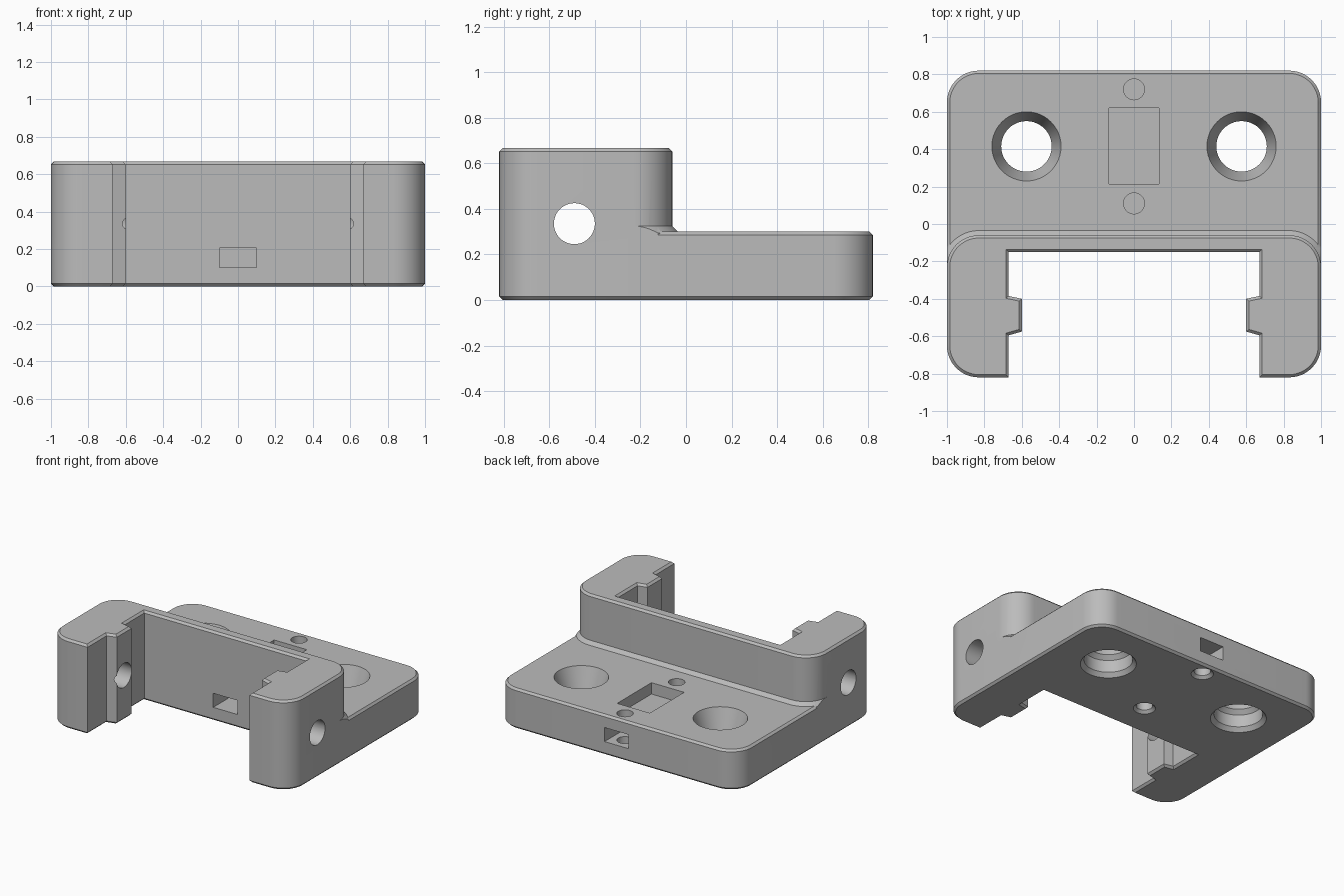
import bpy, bmesh, math
from mathutils import Vector

cube = bpy.data.objects.get("Cube")
if cube:
    bpy.data.objects.remove(cube, do_unlink=True)

grey = bpy.data.materials.new("plain grey")
grey.use_nodes = True
COLOUR = (0.5, 0.5, 0.5, 1)
grey.diffuse_color = COLOUR
grey.node_tree.nodes["Principled BSDF"].inputs["Base Color"].default_value = COLOUR

WIDTH, DEPTH, HEIGHT = 1.0, 0.82, 0.667
PLATE_TOP, CORNER, CHAMFER = 0.30, 0.17, 0.015


def circle(x, y, r, n=48):
    return [Vector((x + r * math.cos(math.tau * i / n), y + r * math.sin(math.tau * i / n)))
            for i in range(n)]


def rectangle(x0, x1, y0, y1):
    return [Vector(p) for p in ((x0, y0), (x1, y0), (x1, y1), (x0, y1))]


def rounded(x0, x1, y0, y1, r, steps=12):
    centres = [(x1 - r, y1 - r), (x0 + r, y1 - r), (x0 + r, y0 + r), (x1 - r, y0 + r)]
    pts = []
    for q, (cx, cy) in enumerate(centres):
        for i in range(steps + 1):
            a = math.pi / 2 * (q + i / steps)
            pts.append(Vector((cx + r * math.cos(a), cy + r * math.sin(a))))
    return pts


def grow(outline, d):
    """Mitred outward offset of a counter-clockwise outline."""
    out = []
    for i, p in enumerate(outline):
        e1 = (p - outline[i - 1]).normalized()
        e2 = (outline[(i + 1) % len(outline)] - p).normalized()
        n1, n2 = Vector((e1.y, -e1.x)), Vector((e2.y, -e2.x))
        out.append(p + (n1 + n2) * d / (1 + n1.dot(n2)))
    return out


def loft(name, outline, levels):
    """Stack the outline at each (height, growth) level and cap both ends."""
    bm = bmesh.new()
    rings = [[bm.verts.new((p.x, p.y, z)) for p in grow(outline, d)] for z, d in levels]
    n = len(outline)
    for a, b in zip(rings, rings[1:]):
        for i in range(n):
            j = (i + 1) % n
            bm.faces.new((a[i], a[j], b[j], b[i]))
    bm.faces.new(rings[0][::-1])
    bm.faces.new(rings[-1])
    bmesh.ops.recalc_face_normals(bm, faces=bm.faces)
    mesh = bpy.data.meshes.new(name)
    bm.to_mesh(mesh)
    bm.free()
    mesh.materials.append(grey)
    obj = bpy.data.objects.new(name, mesh)
    bpy.context.collection.objects.link(obj)
    return obj


def combine(target, other, operation):
    """Apply a boolean, then drop the helper."""
    mod = target.modifiers.new(operation, "BOOLEAN")
    mod.operation, mod.solver, mod.object = operation, "EXACT", other
    bpy.context.view_layer.objects.active = target
    bpy.ops.object.modifier_apply(modifier=mod.name)
    bpy.data.objects.remove(other, do_unlink=True)


def chamfered(name, outline, top):
    c = CHAMFER
    return loft(name, outline, [(0, -c), (c, 0), (top - c, 0), (top, -c)])


# Base plate and tall front block
plate_outline = rounded(-WIDTH, WIDTH, -DEPTH, DEPTH, CORNER)
block_outline = rounded(-WIDTH, WIDTH, -DEPTH, -0.06, CORNER)
bracket = chamfered("mounting_bracket", plate_outline, PLATE_TOP)
combine(bracket, chamfered("front_block", block_outline, HEIGHT), "UNION")

# Sloped skirt where the block meets the plate
skirt = loft("skirt", block_outline, [(0.2, 0.03), (PLATE_TOP - 0.005, 0.03), (0.325, 0), (0.34, -0.02)])
combine(skirt, loft("skirt_limit", plate_outline, [(0.1, 0), (0.5, 0)]), "INTERSECT")
combine(bracket, skirt, "UNION")

# Open front bay with a ridge on each arm
half = [(0.67, -0.95), (0.67, -0.595), (0.60, -0.575), (0.60, -0.40), (0.67, -0.385), (0.67, -0.15)]
bay = [Vector(p) for p in half] + [Vector((-x, y)) for x, y in reversed(half)]
e = CHAMFER * 2
combine(bracket, loft("bay", bay, [(-CHAMFER, e), (CHAMFER, 0), (HEIGHT - CHAMFER, 0),
                                   (HEIGHT + CHAMFER, e)]), "DIFFERENCE")

# Cross pin hole through both arms
pin = loft("pin_hole", circle(0, 0, 0.09), [(-1.2, 0), (1.2, 0)])
pin.rotation_euler = (0, math.pi / 2, 0)
pin.location = (0, -0.49, 0.335)
bpy.context.view_layer.update()
combine(bracket, pin, "DIFFERENCE")

# Large waisted holes, tapering from both faces
for x in (-0.575, 0.575):
    combine(bracket, loft("large_hole", circle(x, 0.415, 0.135),
                          [(-0.01, 0.06), (0, 0.055), (0.03, 0.03), (0.12, 0.028),
                           (0.15, 0), (PLATE_TOP, 0.05), (0.31, 0.053)]), "DIFFERENCE")

# Blind pocket in the plate top
combine(bracket, loft("pocket", rectangle(-0.135, 0.135, 0.215, 0.62),
                      [(0.215, 0), (0.4, 0)]), "DIFFERENCE")

# Nut slots from both ends, and screw holes above and below them
for y, y0, y1 in ((0.11, -0.3, 0.20), (0.72, 0.63, 0.95)):
    combine(bracket, loft("nut_slot", rectangle(-0.1, 0.1, y0, y1),
                          [(0.10, 0), (0.205, 0)]), "DIFFERENCE")
    combine(bracket, loft("screw_hole_top", circle(0, y, 0.056, 32),
                          [(0.22, 0), (0.4, 0)]), "DIFFERENCE")
    combine(bracket, loft("screw_hole_bottom", circle(0, y, 0.056, 32),
                          [(-0.01, 0.03), (0.02, 0), (0.12, 0)]), "DIFFERENCE")

# Smooth curves, sharp edges
for o in bpy.context.selected_objects:
    o.select_set(False)
bracket.select_set(True)
bpy.context.view_layer.objects.active = bracket
bpy.ops.object.shade_smooth_by_angle(angle=math.radians(25))
